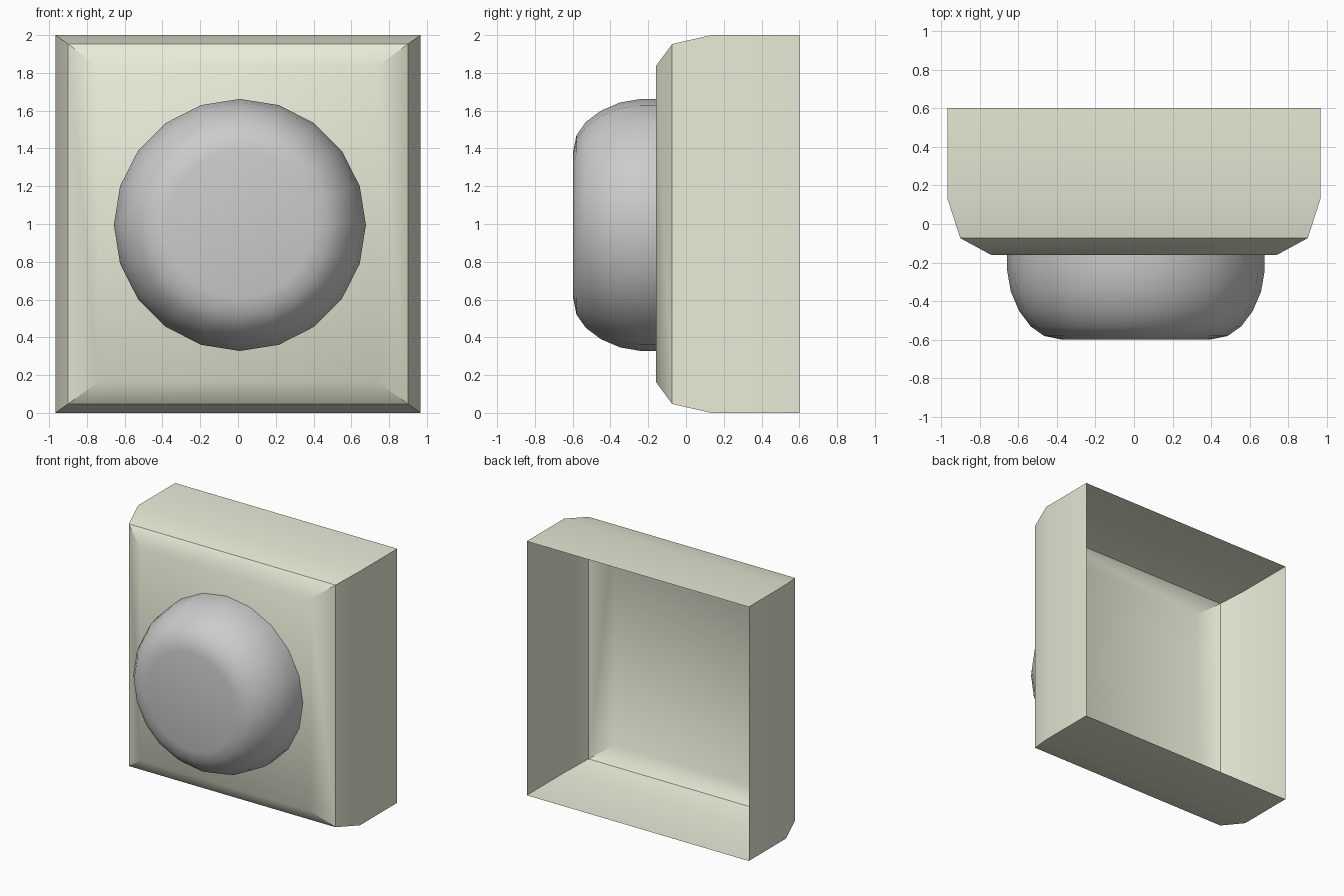
import bpy, bmesh, math

if "Cube" in bpy.data.objects:
    bpy.data.objects.remove(bpy.data.objects["Cube"])


def skin(name, rings, smooth_angle, mat=None):
    """Bridge successive rings of points, cap the last one, leave the first open."""
    bm = bmesh.new()
    loops = [[bm.verts.new(p) for p in ring] for ring in rings]
    n = len(loops[0])
    for a, b in zip(loops, loops[1:]):
        for i in range(n):
            j = (i + 1) % n
            bm.faces.new((a[i], a[j], b[j], b[i]))
    cap = bm.faces.new(loops[-1])
    cap.normal_update()
    if cap.normal.y > 0:
        bmesh.ops.reverse_faces(bm, faces=bm.faces[:])
    mesh = bpy.data.meshes.new(name)
    bm.to_mesh(mesh)
    bm.free()
    ob = bpy.data.objects.new(name, mesh)
    bpy.context.collection.objects.link(ob)
    if mat:
        mesh.materials.append(mat)
    bpy.ops.object.select_all(action='DESELECT')
    ob.select_set(True)
    bpy.context.view_layer.objects.active = ob
    bpy.ops.object.shade_smooth_by_angle(angle=math.radians(smooth_angle))
    return ob


def rectangle(y, hx, hz):
    return [(sx * hx, y, 1 + sz * hz) for sx, sz in ((-1, -1), (1, -1), (1, 1), (-1, 1))]


def circle(y, r, sides=20):
    return [(0.01 + r * math.cos(i * math.tau / sides), y,
             0.995 + r * math.sin(i * math.tau / sides)) for i in range(sides)]


cream = bpy.data.materials.new("cream")
cream.diffuse_color = (0.82, 0.82, 0.68, 1)
cream.use_nodes = True
cream.node_tree.nodes["Principled BSDF"].inputs["Base Color"].default_value = cream.diffuse_color

# Housing: open-backed box with a stepped bevel round the front
skin("housing", [rectangle(0.6, 0.967, 1.0), rectangle(0.135, 0.967, 1.0),
                 rectangle(-0.073, 0.9, 0.953), rectangle(-0.16, 0.74, 0.835)], 39, cream)

# Button: rounded 20-sided dome with a flat front
profile = [(-0.16, 0.667), (-0.24, 0.667), (-0.35, 0.648), (-0.45, 0.605),
           (-0.53, 0.545), (-0.58, 0.475), (-0.597, 0.39)]
skin("button", [circle(y, r) for y, r in profile], 40)
